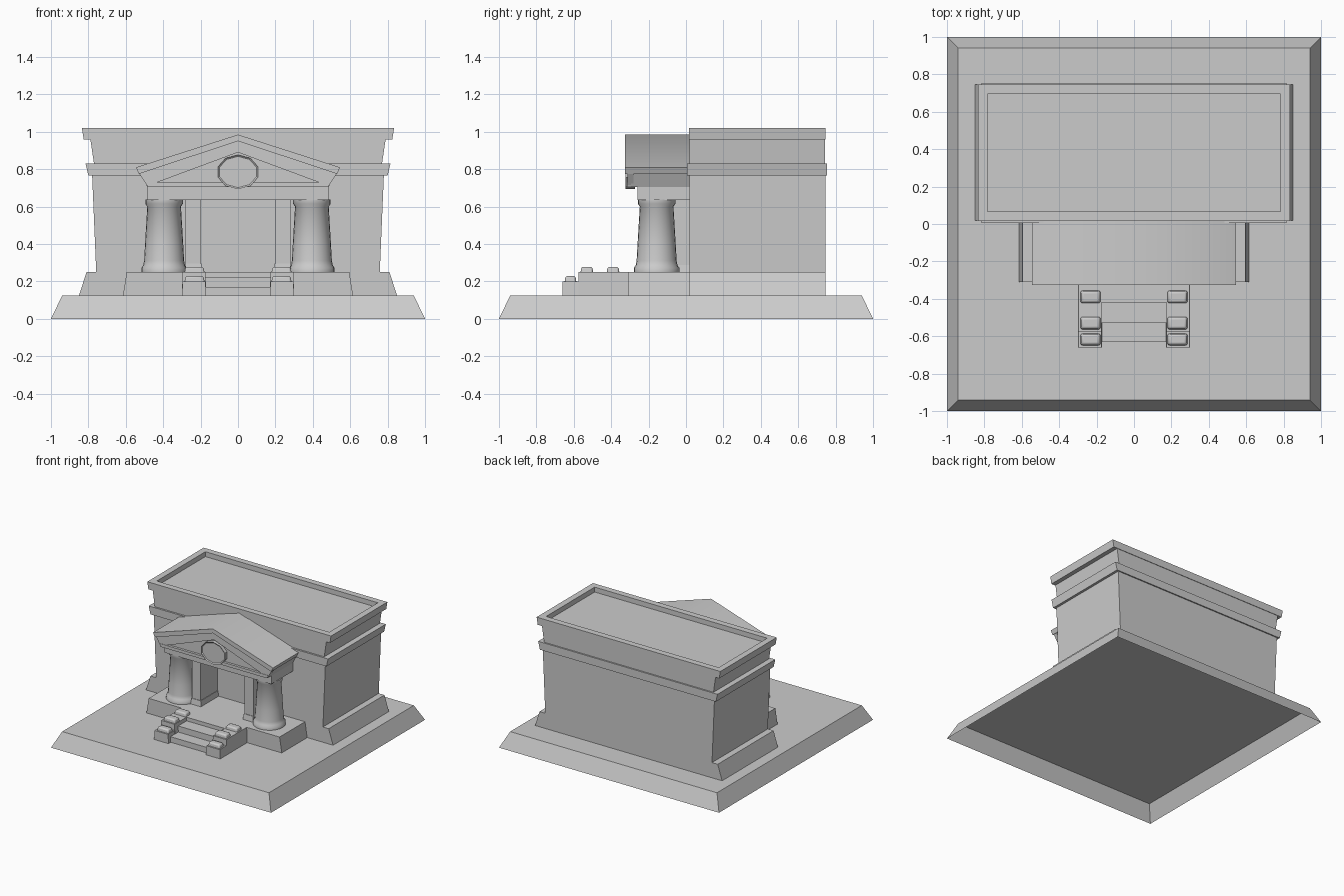
import bpy, bmesh, math

cube = bpy.data.objects.get("Cube")
if cube:
    bpy.data.objects.remove(cube)

stone = bpy.data.materials.new("grey stone")
stone.use_nodes = True
GREY = (0.6, 0.6, 0.6, 1)
stone.diffuse_color = GREY
stone.node_tree.nodes["Principled BSDF"].inputs["Base Color"].default_value = GREY


def finish(name, bm, smooth=False, bevel=0):
    bmesh.ops.recalc_face_normals(bm, faces=bm.faces)
    mesh = bpy.data.meshes.new(name)
    bm.to_mesh(mesh)
    bm.free()
    mesh.materials.append(stone)
    ob = bpy.data.objects.new(name, mesh)
    bpy.context.collection.objects.link(ob)
    if bevel:
        mod = ob.modifiers.new("soft edges", "BEVEL")
        mod.width, mod.segments = bevel, 2
    if smooth:
        bpy.ops.object.select_all(action="DESELECT")
        ob.select_set(True)
        bpy.context.view_layer.objects.active = ob
        bpy.ops.object.shade_smooth_by_angle(angle=math.radians(40))
    return ob


def block(name, x, y, z, flare_x=0, flare_y=0, recess=None, hollow=False, **kw):
    """Box from (min, max) ranges; the top grows outward by the flares.
    recess = (rim, depth) sinks the top inside a rim; hollow leaves the bottom open."""
    bm = bmesh.new()
    bmesh.ops.create_cube(bm, size=1)
    for v in bm.verts:
        top = v.co.z > 0
        sx, sy = (1 if v.co.x > 0 else -1), (1 if v.co.y > 0 else -1)
        v.co = (x[sx > 0] + sx * flare_x * top, y[sy > 0] + sy * flare_y * top, z[top])
    bm.normal_update()
    if recess:
        lid = max(bm.faces, key=lambda f: f.calc_center_median().z)
        for rim in (recess[0], 0.0005):
            bmesh.ops.inset_region(bm, faces=[lid], thickness=rim, use_even_offset=True)
        for v in lid.verts:
            v.co.z -= recess[1]
    if hollow:
        bm.faces.remove(min(bm.faces, key=lambda f: f.calc_center_median().z))
    return finish(name, bm, **kw)


def prism(name, outline, y0, y1, **kw):
    """Extrude an x-z outline along y."""
    bm = bmesh.new()
    face = bm.faces.new([bm.verts.new((x, y0, z)) for x, z in outline])
    ext = bmesh.ops.extrude_face_region(bm, geom=[face])
    for v in ext["geom"]:
        if isinstance(v, bmesh.types.BMVert):
            v.co.y = y1
    return finish(name, bm, **kw)


def lathe(name, profile, centre, sides=24):
    """Turn a radius-height profile about a vertical axis."""
    bm = bmesh.new()
    rings = []
    for r, z in profile:
        rings.append([bm.verts.new((centre[0] + r * math.cos(a), centre[1] + r * math.sin(a), z))
                      for a in (2 * math.pi * i / sides for i in range(sides))])
    for low, high in zip(rings, rings[1:]):
        for i in range(sides):
            j = (i + 1) % sides
            bm.faces.new((low[i], low[j], high[j], high[i]))
    bm.faces.new(rings[0])
    bm.faces.new(rings[-1])
    return finish(name, bm, smooth=True)


# Ground slab, an open shell underneath
block("ground_slab", (-1, 1), (-1, 1), (0, 0.125), -0.06, -0.06, hollow=True)

# Main hall: flaring walls, band, attic and cornice with a sunken flat roof
block("hall_walls", (-0.758, 0.758), (0.02, 0.745), (0.25, 0.77), 0.022)
block("wall_band", (-0.8, 0.8), (0.005, 0.755), (0.765, 0.83), 0.015)
block("attic_walls", (-0.77, 0.77), (0.02, 0.743), (0.83, 0.965), 0.02)
block("roof_cornice", (-0.825, 0.825), (0.015, 0.747), (0.96, 1.02), 0.01,
      recess=(0.051, 0.04))

# Side plinths and porch platform
block("hall_plinth", (-0.85, 0.85), (0.02, 0.745), (0.125, 0.25), -0.04)
block("porch_platform", (-0.615, 0.615), (-0.31, 0.03), (0.125, 0.25), -0.02)

# Porch beam and pediment
block("porch_beam", (-0.485, 0.485), (-0.26, 0.03), (0.636, 0.72))
prism("pediment_back", [(-0.485, 0.705), (0.485, 0.705), (0.52, 0.78), (0, 0.95), (-0.52, 0.78)],
      -0.295, 0.03)
prism("pediment_sill", [(-0.485, 0.705), (0.485, 0.705), (0.49, 0.73), (-0.49, 0.73)],
      -0.315, -0.28)
prism("raking_moulding", [(-0.485, 0.71), (-0.53, 0.78), (0, 0.96), (0.53, 0.78),
                          (0.485, 0.71), (0, 0.89)], -0.312, -0.28)
prism("gable_roof", [(-0.53, 0.775), (-0.545, 0.81), (0, 0.985), (0.545, 0.81),
                     (0.53, 0.775), (0, 0.95)], -0.325, 0.03, smooth=True)

# Medallion: shallow dish with a raised rim
bm = bmesh.new()
bmesh.ops.create_cone(bm, cap_ends=True, segments=10, radius1=0.112, radius2=0.112, depth=0.05)
for v in bm.verts:
    v.co = (v.co.x, -0.299 - v.co.z, 0.785 + v.co.y * 0.82)
bm.normal_update()
disc = min(bm.faces, key=lambda f: f.calc_center_median().y)
bmesh.ops.inset_region(bm, faces=[disc], thickness=0.008, use_even_offset=True)
for v in disc.verts:
    v.co.y += 0.006
finish("medallion", bm)

shaft = [(0.122, 0.25), (0.122, 0.272), (0.112, 0.285), (0.107, 0.31), (0.102, 0.4),
         (0.09, 0.6), (0.1, 0.615), (0.1, 0.638)]
stones = [(-0.65, -0.585, 0.2), (-0.565, -0.495, 0.25), (-0.425, -0.355, 0.25)]
for side, s in (("left", 1), ("right", -1)):
    def span(a, b):
        return tuple(sorted((s * a, s * b)))

    # Columns, with short walls flanking the doorway
    lathe(side + "_column", shaft, (s * 0.395, -0.157))
    block(side + "_door_wall", span(0.2, 0.28), (-0.2, 0.03), (0.25, 0.65))
    block(side + "_door_wall_foot", span(0.19, 0.285), (-0.21, 0.03), (0.25, 0.295), -0.006, -0.006)

    # Stair walls with rounded cap stones
    block(side + "_stair_wall_low", span(0.17, 0.3), (-0.66, -0.56), (0.125, 0.2), -0.004)
    block(side + "_stair_wall_high", span(0.17, 0.3), (-0.575, -0.3), (0.125, 0.25), -0.004)
    for n, (y0, y1, z) in enumerate(stones):
        block(f"{side}_cap_stone_{n + 1}", span(0.177, 0.288), (y0, y1), (z - 0.01, z + 0.028),
              -0.008, -0.006, smooth=True, bevel=0.01)

# Stairs
for n, (y0, top) in enumerate([(-0.63, 0.17), (-0.53, 0.22), (-0.42, 0.25)]):
    block(f"stair_{n + 1}", (-0.175, 0.175), (y0, -0.3), (0.125, top))
